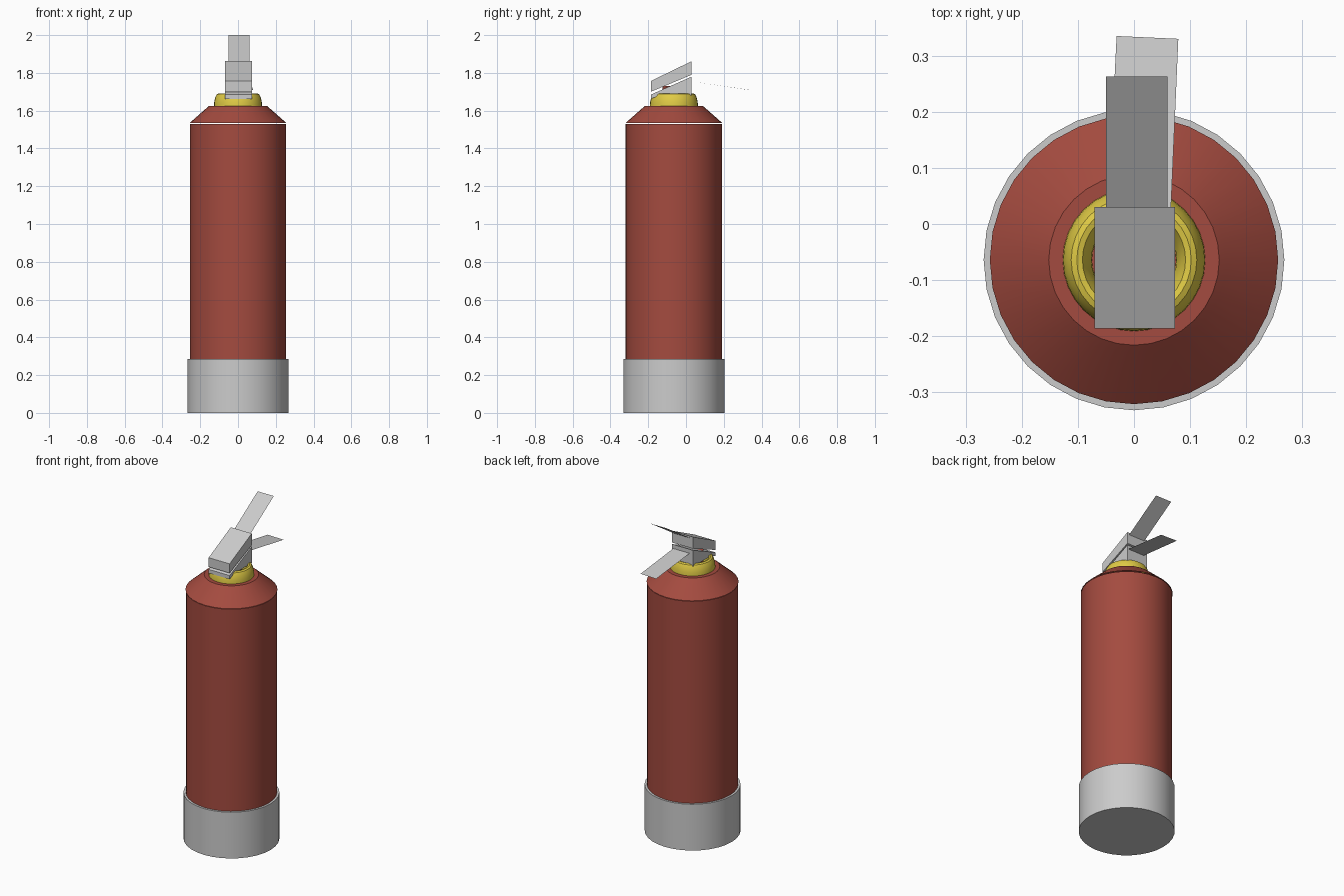
import bpy, bmesh, math

if "Cube" in bpy.data.objects:
    bpy.data.objects.remove(bpy.data.objects["Cube"])

CY = -0.064   # axis of the tank
SIDES = 32


def material(name, rgb):
    m = bpy.data.materials.new(name)
    m.diffuse_color = (*rgb, 1)
    m.use_nodes = True
    m.node_tree.nodes["Principled BSDF"].inputs["Base Color"].default_value = m.diffuse_color
    return m


RED = material("red_paint", (0.37, 0.07, 0.05))
YELLOW = material("yellow_plastic", (0.75, 0.6, 0.06))


def finish(name, bm, mat=None, smooth=False):
    if bm.faces:
        bmesh.ops.recalc_face_normals(bm, faces=bm.faces)
    me = bpy.data.meshes.new(name)
    bm.to_mesh(me)
    bm.free()
    ob = bpy.data.objects.new(name, me)
    bpy.context.collection.objects.link(ob)
    if mat:
        me.materials.append(mat)
    if smooth:
        bpy.ops.object.select_all(action='DESELECT')
        ob.select_set(True)
        bpy.context.view_layer.objects.active = ob
        bpy.ops.object.shade_smooth_by_angle(angle=math.radians(30))
    return ob


def lathe(name, profile, mat=None, closed=False, sides=SIDES):
    """Revolve (radius, z) points around the tank axis."""
    bm = bmesh.new()
    rings = []
    for r, z in profile:
        if r == 0:
            rings.append([bm.verts.new((0, CY, z))] * sides)
        else:
            rings.append([bm.verts.new((r * math.sin(2 * math.pi * i / sides),
                                        CY - r * math.cos(2 * math.pi * i / sides), z))
                          for i in range(sides)])
    pairs = list(zip(rings, rings[1:]))
    if closed:
        pairs.append((rings[-1], rings[0]))
    for a, b in pairs:
        for i in range(sides):
            j = (i + 1) % sides
            bm.faces.new(dict.fromkeys((a[i], a[j], b[j], b[i])))
    return finish(name, bm, mat, True)


def side_block(name, profile, x0, x1):
    """Extrude a (y, z) outline across x."""
    bm = bmesh.new()
    face = bm.faces.new([bm.verts.new((x0, y, z)) for y, z in profile])
    ext = bmesh.ops.extrude_face_region(bm, geom=[face])
    verts = [g for g in ext["geom"] if isinstance(g, bmesh.types.BMVert)]
    bmesh.ops.translate(bm, verts=verts, vec=(x1 - x0, 0, 0))
    return finish(name, bm)


def plate(name, corners):
    bm = bmesh.new()
    bm.faces.new([bm.verts.new(c) for c in corners])
    return finish(name, bm)


# Tank: base cup, body and shoulder
lathe("base_cup", [(0, 0), (0.268, 0), (0.268, 0.285), (0.25, 0.285)])
lathe("tank_body", [(0.255, 0.27), (0.255, 1.53), (0, 1.53)], RED)
lathe("tank_shoulder", [(0.257, 1.534), (0.165, 1.615), (0.152, 1.626), (0, 1.626)], RED)

# Collar and neck
lathe("neck_collar", [(0.127, 1.626), (0.126, 1.645), (0.12, 1.672), (0.112, 1.687),
                      (0.102, 1.692), (0.092, 1.689), (0.085, 1.675),
                      (0.076, 1.65), (0.075, 1.626)], YELLOW, closed=True)
lathe("valve_neck", [(0.06, 1.62), (0.06, 1.73), (0, 1.73)], RED)

# Valve head blocks
side_block("lower_head", [(-0.186, 1.685), (0.03, 1.78), (0.03, 1.68),
                          (-0.12, 1.68), (-0.12, 1.69), (-0.186, 1.662)], -0.07, 0.073)
side_block("upper_head", [(-0.186, 1.757), (0.03, 1.862), (0.03, 1.79),
                          (-0.186, 1.70)], -0.07, 0.073)

# Thin grip levers
plate("squeeze_lever", [(-0.05, 0.03, 1.85), (0.06, 0.03, 1.85),
                        (0.06, 0.263, 2.0), (-0.05, 0.263, 2.0)])
plate("carry_handle", [(-0.046, 0.03, 1.755), (0.066, 0.03, 1.755),
                       (0.079, 0.33, 1.71), (-0.031, 0.335, 1.71)])
